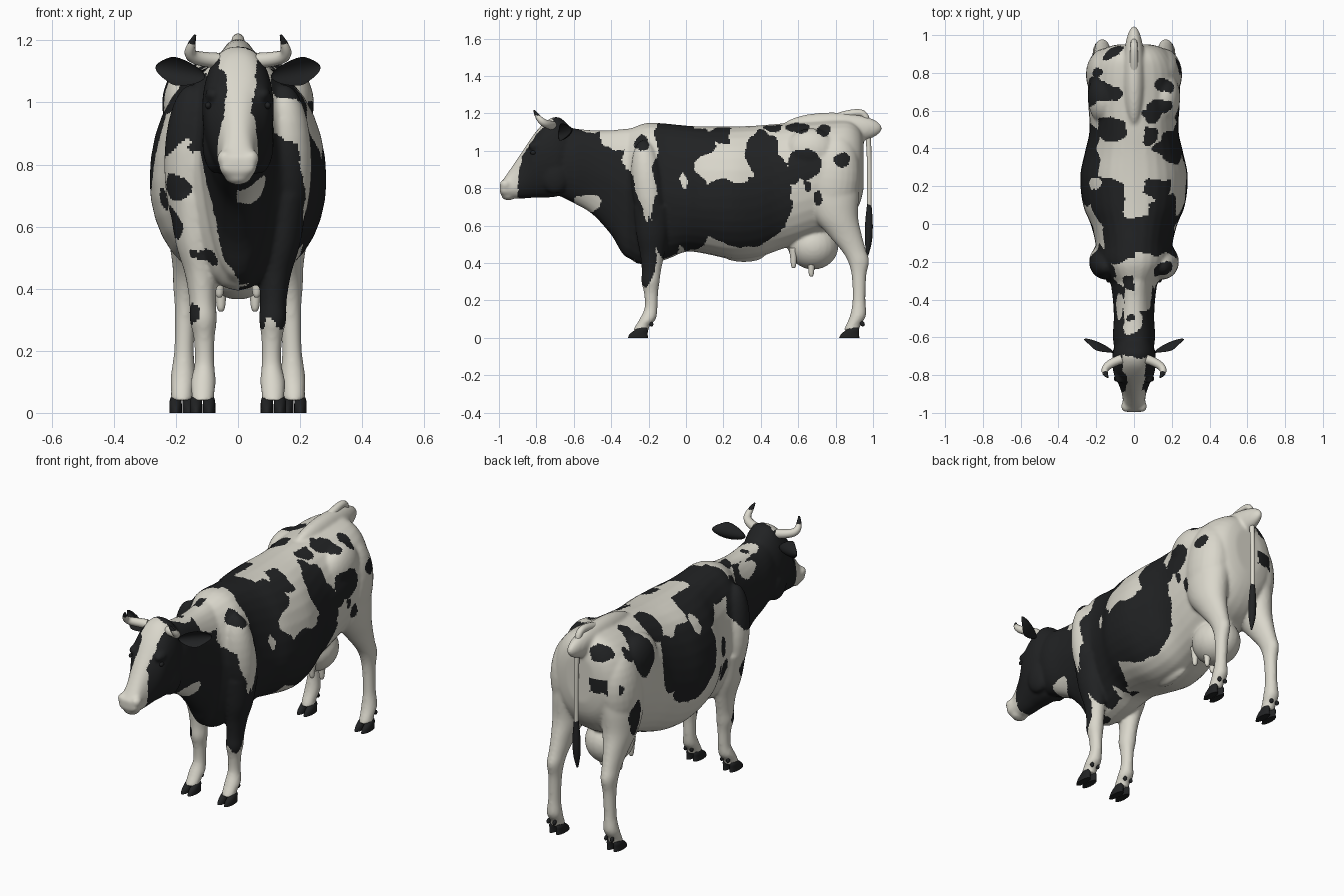
import bpy, bmesh, math
from mathutils import Vector, Matrix, noise

cube = bpy.data.objects.get("Cube")
if cube:
    bpy.data.objects.remove(cube, do_unlink=True)


def material(name, colour):
    m = bpy.data.materials.new(name)
    m.use_nodes = True
    m.diffuse_color = (*colour, 1)
    bsdf = m.node_tree.nodes["Principled BSDF"]
    bsdf.inputs["Base Color"].default_value = (*colour, 1)
    bsdf.inputs["Roughness"].default_value = 0.7
    return m


cream = material("cream", (0.70, 0.68, 0.60))
black = material("black", (0.015, 0.016, 0.017))


def add_object(name, data, *mats):
    obj = bpy.data.objects.new(name, data)
    bpy.context.collection.objects.link(obj)
    for m in mats:
        data.materials.append(m)
    return obj


def baked(obj):
    """Replace an object by a mesh with its modifiers or curve applied."""
    bpy.context.view_layer.update()
    dg = bpy.context.evaluated_depsgraph_get()
    mesh = bpy.data.meshes.new_from_object(obj.evaluated_get(dg))
    bpy.data.objects.remove(obj, do_unlink=True)
    mesh.materials.clear()
    mesh.shade_smooth()
    return mesh


def finish(name, bm, *mats):
    bmesh.ops.recalc_face_normals(bm, faces=bm.faces[:])
    mesh = bpy.data.meshes.new(name)
    bm.to_mesh(mesh)
    bm.free()
    mesh.shade_smooth()
    return add_object(name, mesh, *mats)


def smooth_rows(rows, steps=4):
    """Catmull-Rom interpolation between the given sections."""
    out = []
    for i in range(len(rows) - 1):
        a, b, c, d = (rows[max(0, min(len(rows) - 1, i + k))] for k in (-1, 0, 1, 2))
        for s in range(steps):
            t = s / steps
            out.append([0.5 * (2 * q + (r - p) * t + (2 * p - 5 * q + 4 * r - u) * t * t
                               + (3 * q - p - 3 * r + u) * t ** 3)
                        for p, q, r, u in zip(a, b, c, d)])
    return out + [list(rows[-1])]


def skin(bm, rings):
    loops = [[bm.verts.new(p) for p in ring] for ring in rings]
    for a, b in zip(loops, loops[1:]):
        for i in range(len(a)):
            j = (i + 1) % len(a)
            bm.faces.new((a[i], a[j], b[j], b[i]))
    bm.faces.new(loops[0])
    bm.faces.new(loops[-1])


ANGLES = [math.tau * k / 32 for k in range(32)]


def trunk(bm, rows):
    """Upright sections along y: (y, top, bottom, half width, widest height)."""
    rings = []
    for y, top, bottom, hw, mid in smooth_rows(rows):
        keel = 1 + 0.7 * math.exp(-((y + .3) / .2) ** 2)  # pointed brisket
        ring = []
        for a in ANGLES:
            c, s = math.cos(a), math.sin(a)
            x = math.copysign(abs(c) ** 0.85, c) * hw
            ring.append((x, y, mid + (s * (top - mid) if s > 0 else (bottom - mid) * (-s) ** keel)))
        rings.append(ring)
    skin(bm, rings)


def limb(bm, rows, side=1, dx=0, dy=0, dz=0):
    """Level sections up z: (z, x, y, x radius, y radius)."""
    skin(bm, [[(side * (x + dx + rx * math.cos(a)), y + dy + ry * math.sin(a), z + dz)
               for a in ANGLES] for z, x, y, rx, ry in smooth_rows(rows)])


def blob(bm, centre, radii, tilt=0):
    m = Matrix.Translation(centre) @ Matrix.Rotation(tilt, 4, 'X') @ Matrix.Diagonal((*radii, 1))
    return bmesh.ops.create_uvsphere(bm, u_segments=24, v_segments=16, radius=1, matrix=m)["verts"]


# Body, neck and head masses
bm = bmesh.new()
trunk(bm, [(.95, 1.06, .8, .09, .95), (.93, 1.12, .72, .155, .93), (.88, 1.16, .64, .205, .92),
           (.8, 1.165, .58, .24, .9), (.65, 1.155, .52, .243, .88), (.5, 1.145, .47, .235, .82),
           (.38, 1.135, .43, .26, .76), (.25, 1.13, .42, .285, .75), (.1, 1.13, .45, .27, .75),
           (0, 1.135, .46, .23, .75), (-.1, 1.145, .42, .205, .77), (-.2, 1.15, .395, .2, .8),
           (-.27, 1.13, .4, .16, .8), (-.33, 1.1, .46, .11, .8)])
trunk(bm, [(-.1, 1.13, .5, .15, .8), (-.3, 1.12, .42, .125, .8), (-.4, 1.11, .55, .112, .85),
           (-.5, 1.11, .66, .107, .9), (-.6, 1.12, .72, .112, .93), (-.68, 1.14, .76, .1, .95)])
trunk(bm, [(-.995, .825, .775, .045, .79), (-.975, .85, .755, .06, .79), (-.92, .93, .745, .06, .81),
           (-.86, 1.02, .745, .077, .87), (-.8, 1.105, .75, .105, .97), (-.74, 1.165, .75, .115, .98),
           (-.68, 1.18, .76, .112, .98), (-.62, 1.13, .82, .09, .98)])
blob(bm, (0, .78, 1.12), (.06, .27, .085))
blob(bm, (0, .68, .49), (.125, .135, .125))
blob(bm, (0, .31, .44), (.035, .11, .035))
blob(bm, (0, -.95, .757), (.042, .036, .022))

# Legs, muscles and face bulges, mirrored
FRONT_LEG = [(.7, .15, -.18, .075, .1), (.55, .135, -.18, .067, .085), (.45, .12, -.18, .052, .066),
             (.36, .114, -.185, .043, .052), (.3, .112, -.19, .044, .049), (.24, .109, -.187, .034, .038),
             (.16, .108, -.187, .032, .035), (.1, .112, -.205, .041, .044), (.06, .113, -.235, .037, .038),
             (.04, .114, -.24, .038, .045)]
HIND_LEG = [(.95, .13, .76, .09, .16), (.78, .145, .78, .1, .145), (.65, .155, .8, .085, .12),
            (.55, .162, .85, .06, .09), (.47, .165, .895, .046, .067), (.41, .168, .922, .041, .057),
            (.33, .17, .925, .034, .039), (.2, .174, .925, .032, .035), (.12, .177, .92, .04, .043),
            (.07, .18, .895, .036, .039), (.04, .18, .885, .037, .042)]
for side in (1, -1):
    limb(bm, FRONT_LEG, side)
    limb(bm, HIND_LEG, side)
    blob(bm, (side * .15, -.2, .8), (.088, .09, .26), .12)
    blob(bm, (side * .15, .79, .85), (.105, .14, .24), -.1)
    blob(bm, (side * .16, .67, .995), (.085, .14, .125))
    blob(bm, (side * .078, -.8, 1.025), (.028, .045, .026))
    blob(bm, (side * .042, -.966, .82), (.027, .03, .028))
    blob(bm, (side * .07, -.7, .87), (.045, .08, .1))

# Fuse everything into one smooth hide
raw = finish("hide_base", bm)
remesh = raw.modifiers.new("fuse", 'REMESH')
remesh.mode = 'VOXEL'
remesh.voxel_size = 0.008
relax = raw.modifiers.new("relax", 'SMOOTH')
relax.factor = 0.5
relax.iterations = 10
hide = add_object("hide", baked(raw), cream, black)

# Coat patches on each flank as ellipses: (y, z, y radius, z radius)
LEFT_BLACK = [(-.62, .93, .33, .3), (-.36, .6, .13, .25), (-.42, .75, .14, .22), (-.215, .46, .05, .2),
              (-.05, .9, .115, .28), (-.1, .62, .085, .2), (.02, .68, .12, .22), (-.06, 1.1, .11, .08),
              (.3, .68, .27, .19), (.05, 1.03, .1, .09), (.41, .98, .09, .11), (.2, 1.08, .08, .045),
              (.46, .83, .1, .16), (.47, 1.12, .05, .025), (.6, 1.12, .06, .03), (.74, 1.11, .035, .04),
              (.63, .93, .085, .085), (.57, .86, .04, .05), (.83, .96, .035, .04), (.7, .76, .025, .04),
              (.65, .82, .02, .025)]
LEFT_WHITE = [(-.37, 1.08, .1, .07), (-.47, 1.13, .13, .04), (-.25, .96, .08, .13), (-.215, .74, .02, .13),
              (-.52, .72, .08, .04), (.16, .92, .1, .07), (.26, 1.02, .03, .1), (-.01, .84, .02, .05),
              (.27, .86, .06, .03), (.35, .4, .5, .085)]
LEFT_SPOTS = [(-.235, 1.04, .035, .045), (.4, 1.08, .03, .03)]
RIGHT_BLACK = [(-.62, .93, .33, .3), (-.42, .75, .12, .25), (-.37, .58, .09, .18), (-.22, .96, .1, .13),
               (-.08, 1.1, .13, .08), (.29, .86, .19, .19), (.12, 1.05, .13, .1), (.5, 1.1, .06, .08),
               (.46, .88, .07, .16), (.7, 1.03, .075, .12), (.8, 1.07, .03, .03), (.915, 1.1, .04, .04),
               (.93, .91, .045, .04), (.8, .72, .05, .1), (.34, .7, .1, .06), (-.02, .8, .035, .05),
               (-.05, .66, .04, .06), (.03, .68, .03, .04)]
RIGHT_WHITE = [(-.43, 1.04, .07, .04), (-.42, 1.13, .18, .05), (.22, 1.02, .03, .05), (.4, 1.08, .04, .07),
               (.35, .4, .5, .12)]
RIGHT_SPOTS = [(-.25, .735, .035, .04), (-.22, .61, .04, .055), (-.28, .51, .03, .025), (-.21, .32, .03, .03),
               (-.32, 1.12, .04, .04), (-.5, 1.12, .025, .03)]


def coat(layers, y, z):
    """Alternating black and white layers; the last one that covers the point wins."""
    dark = False
    for i, patches in enumerate(layers):
        if any(((y - cy) / ry) ** 2 + ((z - cz) / rz) ** 2 < 1 for cy, cz, ry, rz in patches):
            dark = i % 2 == 0
    return dark


def is_black(p):
    x, y, z = p + noise.noise_vector(p * 9) * 0.022 + noise.noise_vector(p * 30) * 0.007
    # Muzzle, blaze, spine and tail seat stay white
    if y < -0.895 or (y < -0.7 and z > 0.85 and abs(x - 0.002) < 0.038 + 0.2 * max(0, z - 1.03)):
        return False
    if (y > 0.03 and z > 1.05 and abs(x) < 0.05) or (p.y > 0.9 and abs(abs(x) - 0.115) > 0.05):
        return False
    if p.x > 0:
        return coat((LEFT_BLACK, LEFT_WHITE, LEFT_SPOTS), y, z)
    # Inner foreleg and the brisket beyond a slanting edge are white on the right
    if z < 0.4 and p.x > -0.125:
        return False
    bare = -0.42 < y < -0.15 and z < 0.83 and x < -0.13 + 0.29 * (0.83 - z)
    return coat((RIGHT_BLACK if not bare else [], RIGHT_WHITE, RIGHT_SPOTS), y, z)


for poly in hide.data.polygons:
    poly.material_index = int(is_black(poly.center.copy()))

# Hooves with dewclaws, teats, ears and eyes
CLAW = [(0, 0, -.012, .02, .054), (.02, 0, -.008, .02, .048), (.04, 0, .005, .019, .036),
        (.054, 0, .012, .014, .024)]
TEAT = [(.45, 0, 0, .024, .024), (.4, 0, 0, .018, .018), (.355, 0, 0, .013, .013), (.342, 0, 0, .006, .006)]
for side, label in ((1, "left"), (-1, "right")):
    for leg, fx, fy in (("front", .114, -.245), ("hind", .18, .885)):
        bm = bmesh.new()
        for dx in (-.021, .021):
            limb(bm, CLAW, side, fx + dx, fy)
            blob(bm, (side * (fx + dx * .9), fy + .058, .075), (.009, .012, .015), .5)
        hoof = finish(f"{label}_{leg}_hoof", bm, black)
        bpy.ops.object.select_all(action='DESELECT')
        hoof.select_set(True)
        bpy.context.view_layer.objects.active = hoof
        bpy.ops.object.shade_smooth_by_angle(angle=math.radians(50))

    bm = bmesh.new()
    limb(bm, TEAT, side, .06, .575, .03)
    limb(bm, TEAT, side, .055, .67, -.015)
    finish(f"{label}_teats", bm, cream)

    bm = bmesh.new()
    for v in blob(bm, (0, 0, 0), (.08, .022, .044)):
        u = v.co.x / .08
        if v.co.y < 0:
            v.co.y *= -0.4
        v.co.z *= 1 + 0.3 * u if u < 0.3 else 1.09 - 0.45 * (u - 0.3)
        v.co.y -= 0.025 * (v.co.z / .044) ** 2
        v.co = Vector((side * (.186 + v.co.x), -.648 + v.co.y + .035 * u, 1.098 + v.co.z + .014 * u))
    finish(f"{label}_ear", bm, black)

    bm = bmesh.new()
    blob(bm, (side * .096, -.818, .99), (.01, .015, .011))
    finish(f"{label}_eye", bm, black)


def tube(name, points, *mats):
    """Tapered tube through (x, y, z, radius) points."""
    curve = bpy.data.curves.new(name + "_path", 'CURVE')
    curve.dimensions = '3D'
    curve.bevel_depth = 1
    curve.bevel_resolution = 4
    curve.use_fill_caps = True
    spline = curve.splines.new('NURBS')
    spline.points.add(len(points) - 1)
    for pt, (x, y, z, r) in zip(spline.points, points):
        pt.co = (x, y, z, 1)
        pt.radius = r
    spline.order_u = 3
    spline.use_endpoint_u = True
    spline.resolution_u = 8
    return add_object(name, baked(add_object(name + "_path", curve)), *mats)


# Horns with dark tips
for side, label in ((1, "left"), (-1, "right")):
    horn = tube(f"{label}_horn", [(side * .065, -.715, 1.135, .025), (side * .11, -.73, 1.138, .024),
                                  (side * .158, -.765, 1.15, .02), (side * .15, -.8, 1.19, .013),
                                  (side * .138, -.812, 1.217, .004)], cream, black)
    for poly in horn.data.polygons:
        poly.material_index = int(poly.center.z > 1.188)

# Tail and brush
tube("tail", [(0, .82, 1.18, .024), (0, .89, 1.205, .021), (0, .965, 1.2, .018), (0, .975, 1.08, .014),
              (0, .982, .9, .012), (0, .98, .68, .012)], cream)
tube("tail_brush", [(0, .98, .73, .01), (0, .979, .65, .019), (0, .977, .56, .022), (0, .974, .49, .017),
                    (0, .97, .44, .004)], black)
